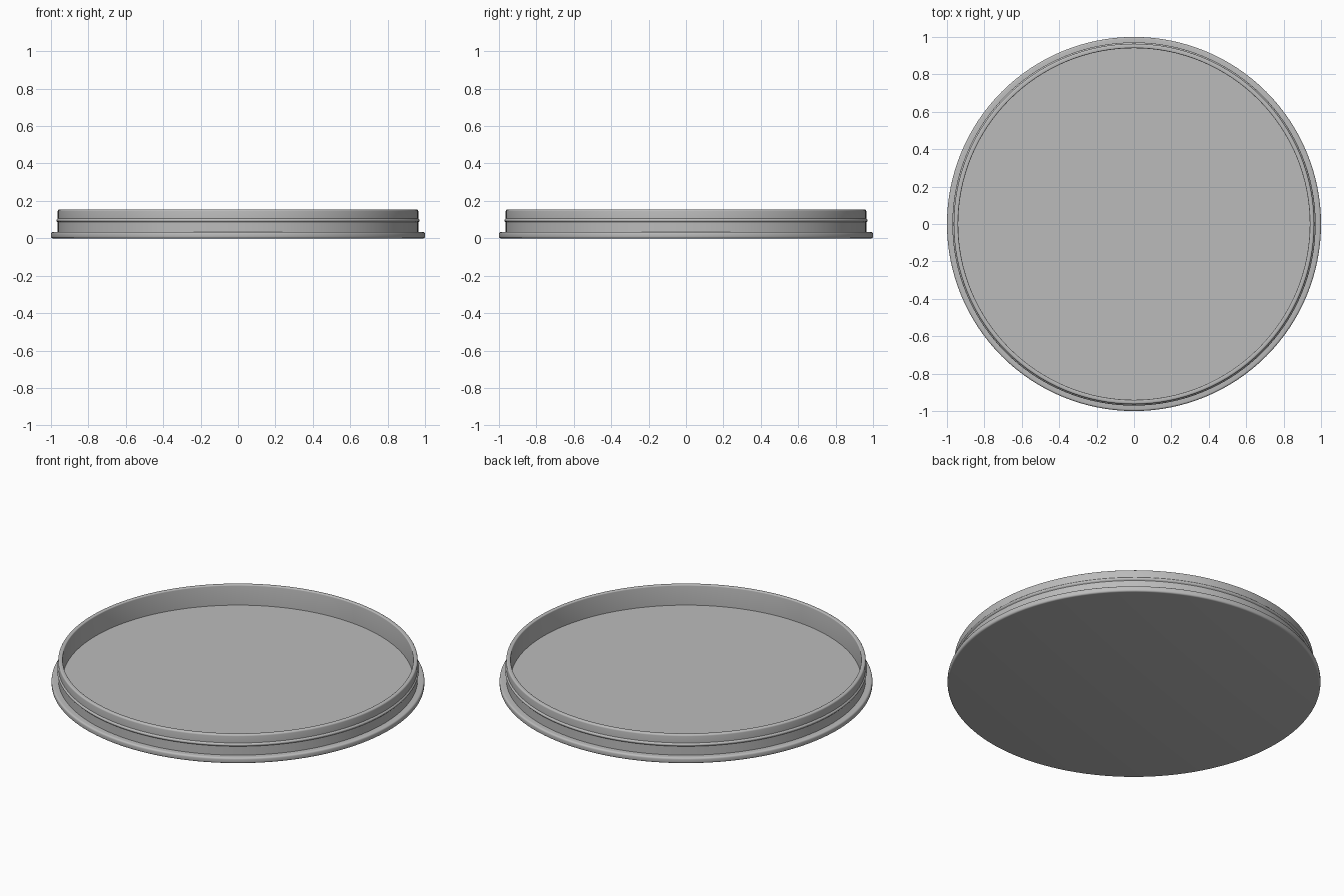
import bpy, bmesh, math

cube = bpy.data.objects.get("Cube")
if cube:
    bpy.data.objects.remove(cube, do_unlink=True)

SEGMENTS = 128
BASE = 0.034      # thickness of the disc
WALL = 0.964      # outer radius of the upright wall
INNER = 0.94      # inner radius of the upright wall
TOP = 0.154


def material(name, color):
    mat = bpy.data.materials.new(name)
    mat.use_nodes = True
    mat.diffuse_color = color
    mat.node_tree.nodes["Principled BSDF"].inputs["Base Color"].default_value = color
    return mat


def arc(r, z, radius, start, end, steps=4):
    """Points of a rounded profile corner, angles in degrees."""
    angles = [math.radians(start + (end - start) * i / steps) for i in range(steps + 1)]
    return [(r + radius * math.cos(a), z + radius * math.sin(a)) for a in angles]


def lathe(name, profile, mat):
    """Revolve an (r, z) profile around z; its two ends are closed with discs."""
    bm = bmesh.new()
    rings = []
    for r, z in profile:
        rings.append([bm.verts.new((r * math.cos(a), r * math.sin(a), z))
                      for a in (2 * math.pi * i / SEGMENTS for i in range(SEGMENTS))])
    for low, high in zip(rings, rings[1:]):
        for i in range(SEGMENTS):
            j = (i + 1) % SEGMENTS
            bm.faces.new((low[i], low[j], high[j], high[i]))
    bm.faces.new(rings[0][::-1])
    bm.faces.new(rings[-1])
    bmesh.ops.recalc_face_normals(bm, faces=bm.faces[:])
    mesh = bpy.data.meshes.new(name)
    bm.to_mesh(mesh)
    bm.free()
    obj = bpy.data.objects.new(name, mesh)
    bpy.context.collection.objects.link(obj)
    mesh.materials.append(mat)
    bpy.ops.object.select_all(action="DESELECT")
    obj.select_set(True)
    bpy.context.view_layer.objects.active = obj
    bpy.ops.object.shade_smooth_by_angle(angle=math.radians(35))
    return obj


grey = material("plain grey", (0.5, 0.5, 0.5, 1))

# Rounded flange, wall with a snap ridge, rounded rim, then the recessed floor
flange = arc(0.99, 0.01, 0.01, -90, 0) + arc(0.99, BASE - 0.01, 0.01, 0, 90)
ridge = [(WALL, BASE), (WALL, 0.086)] + arc(WALL - 0.001, 0.096, 0.008, -60, 60, 6) + [(WALL, 0.106)]
rim = arc(WALL - 0.009, TOP - 0.009, 0.009, 0, 90) + arc(INNER + 0.006, TOP - 0.006, 0.006, 90, 180)
lathe("container_lid", flange + ridge + rim + [(INNER, BASE)], grey)
